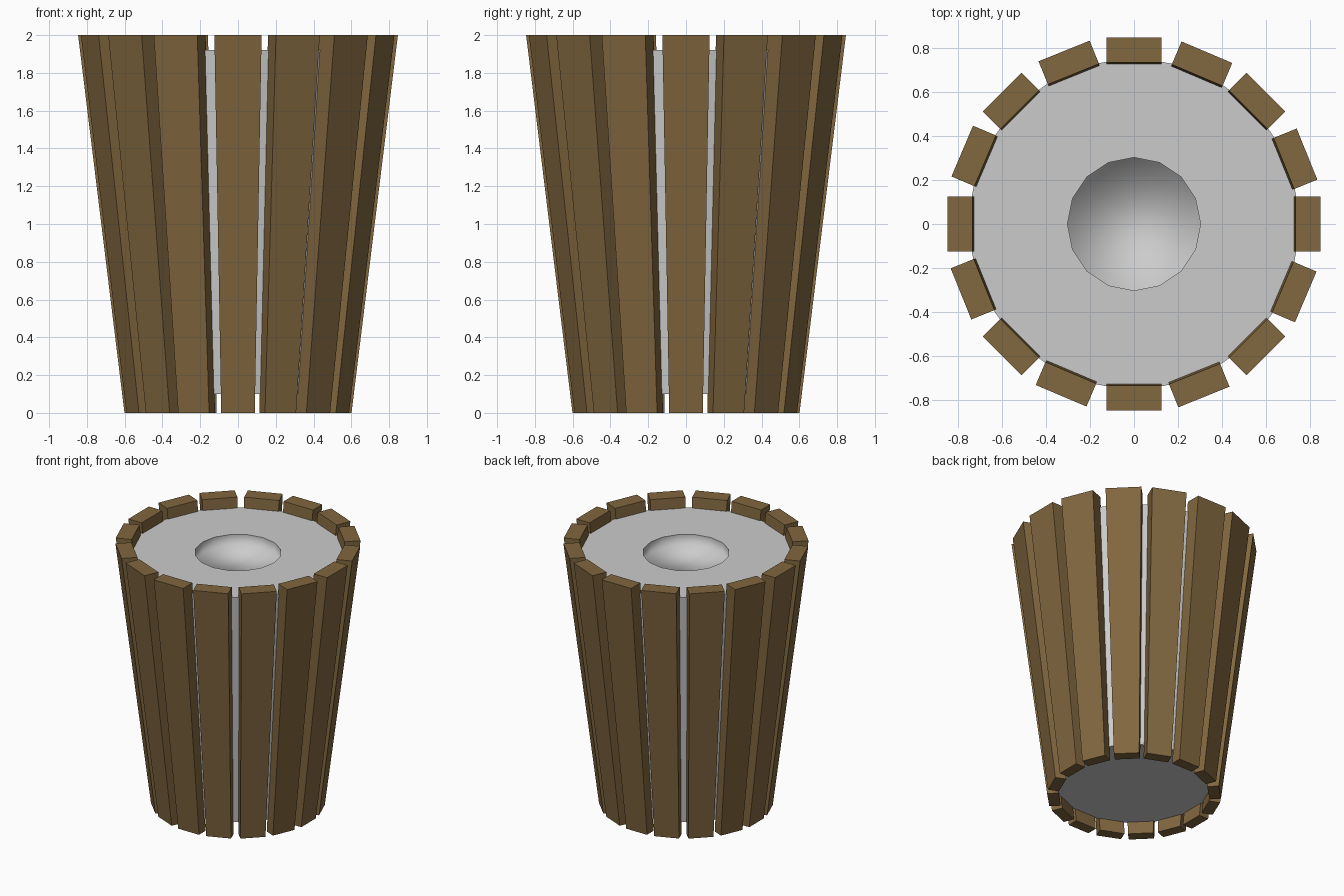
import bpy, bmesh, math
from mathutils import Matrix

if "Cube" in bpy.data.objects:
    bpy.data.objects.remove(bpy.data.objects["Cube"])

H = 2.0
TAPER = 0.71          # bottom size relative to top


def scale_at(z):
    return TAPER + (1 - TAPER) * z / H


def finish(bm, name, mat=None):
    bmesh.ops.recalc_face_normals(bm, faces=bm.faces)
    me = bpy.data.meshes.new(name)
    bm.to_mesh(me)
    bm.free()
    ob = bpy.data.objects.new(name, me)
    bpy.context.collection.objects.link(ob)
    if mat:
        me.materials.append(mat)
    return ob


wood = bpy.data.materials.new("dark_wood")
wood.diffuse_color = (0.22, 0.135, 0.05, 1)
wood.use_nodes = True
wood.node_tree.nodes["Principled BSDF"].inputs["Base Color"].default_value = wood.diffuse_color

# Wooden slats: tapered boxes in two interleaved rings of eight
for i in range(16):
    bm = bmesh.new()
    bmesh.ops.create_cube(bm, size=1)
    for v in bm.verts:
        z = (v.co.z + 0.5) * H
        s = scale_at(z)
        v.co = ((0.79 + v.co.x * 0.113) * s, v.co.y * 0.25 * s, z)
    angle = math.radians(45 * (i // 2) + 22 * (i % 2))
    bm.transform(Matrix.Rotation(angle, 4, 'Z'))
    finish(bm, f"slat_{i + 1:02d}", wood)

# Core: 16-sided tapered plug with a recessed round socket in its top
bm = bmesh.new()


def ring(r, z, n=16):
    return [bm.verts.new((r * math.cos(2 * math.pi * k / n),
                          r * math.sin(2 * math.pi * k / n), z)) for k in range(n)]


Z0, Z1 = 0.10, 1.92
R = 0.77
loops = [ring(R * scale_at(Z0), Z0), ring(R * scale_at(Z1), Z1),
         ring(0.302, Z1), ring(0.302, Z1 - 0.08)]
bm.faces.new(loops[0])
for j, (a, b) in enumerate(zip(loops, loops[1:])):
    for k in range(16):
        f = bm.faces.new((a[k], a[(k + 1) % 16], b[(k + 1) % 16], b[k]))
        f.smooth = j == 2
floor = bm.faces.new(loops[3])
floor.smooth = True
finish(bm, "core")
